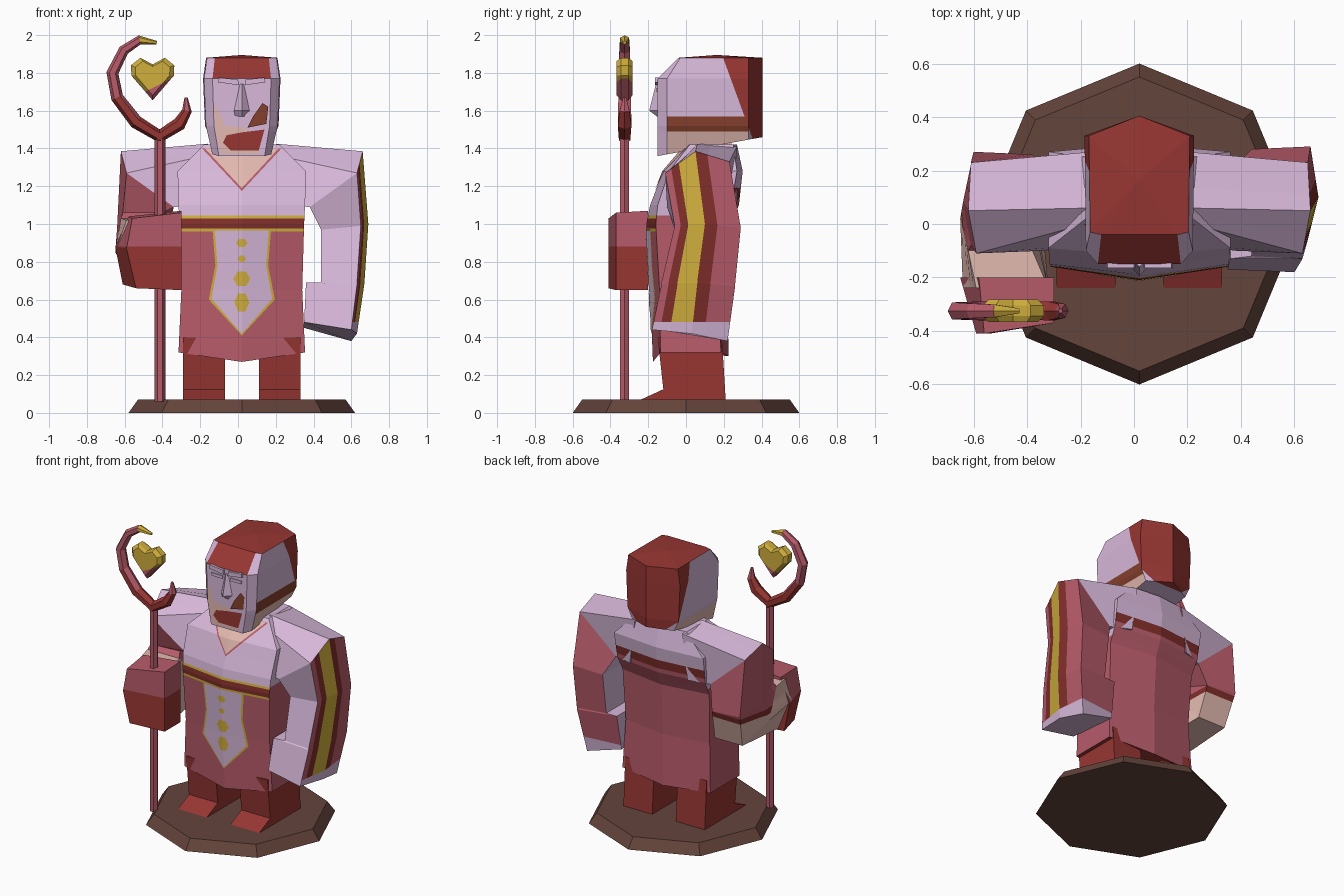
import bpy, bmesh, math
from mathutils import Vector as V
from mathutils.bvhtree import BVHTree

if "Cube" in bpy.data.objects:
    bpy.data.objects.remove(bpy.data.objects["Cube"])

CX = 0.02  # the figure stands a little right of the origin
COL = {"lavender": (215, 183, 217), "rose": (182, 92, 106), "maroon": (150, 57, 54),
       "dark red": (128, 50, 46), "tan": (226, 184, 175), "gold": (208, 174, 64),
       "umber": (100, 70, 62), "rust": (132, 66, 48)}
MATS, NAMES = [], list(COL)
for n, c in COL.items():
    m = bpy.data.materials.new(n)
    m.diffuse_color = [(v / 255) ** 2.2 for v in c] + [1]
    m.use_nodes = True
    m.node_tree.nodes["Principled BSDF"].inputs["Base Color"].default_value = m.diffuse_color
    MATS.append(m)


def make(name, bm, rule, cuts=(), closed=True):
    """Cut the mesh along planes, colour its faces by rule, and add the object."""
    for co, no in cuts:
        geom = bm.verts[:] + bm.edges[:] + bm.faces[:]
        bmesh.ops.bisect_plane(bm, geom=geom, plane_co=co, plane_no=no, dist=1e-5)
    if closed:
        bmesh.ops.recalc_face_normals(bm, faces=bm.faces[:])
    bm.normal_update()
    for f in bm.faces:
        col = rule if isinstance(rule, str) else rule(f.calc_center_median(), f.normal, f.material_index)
        f.material_index = NAMES.index(col)
    me = bpy.data.meshes.new(name)
    for m in MATS:
        me.materials.append(m)
    bm.to_mesh(me)
    ob = bpy.data.objects.new(name, me)
    bpy.context.collection.objects.link(ob)
    return BVHTree.FromBMesh(bm)


def loft(rings):
    """Skin rings of equal length and cap the ends; faces remember ring*20+strip."""
    bm = bmesh.new()
    vs = [[bm.verts.new(p) for p in r] for r in rings]
    n = len(vs[0])
    for k in range(len(vs) - 1):
        for i in range(n):
            j = (i + 1) % n
            f = bm.faces.new((vs[k][i], vs[k][j], vs[k + 1][j], vs[k + 1][i]))
            f.material_index = k * 20 + i
    for r in (vs[0], vs[-1]):
        bm.faces.new(r).material_index = 999
    return bm


def extrude(pts, d):
    return loft([pts, [V(p) + V(d) for p in pts]])


def zcut(*zs):
    return [((0, 0, z), (0, 0, 1)) for z in zs]


def tube(path, y, n=6, flat=1.0):
    """Sweep an n-gon along (x, z, radius) points in the plane of the given y."""
    rings = []
    for i, (x, z, r) in enumerate(path):
        a, b = path[max(i - 1, 0)], path[min(i + 1, len(path) - 1)]
        t = V((b[0] - a[0], 0, b[1] - a[1])).normalized()
        s = V((t.z, 0, -t.x))
        rings.append([V((x, y, z)) + s * r * math.cos(2 * math.pi * k / n)
                      + V((0, flat * r * math.sin(2 * math.pi * k / n), 0)) for k in range(n)])
    return loft(rings)


def decal(name, pts, tree, lift, col, zs=()):
    """Thin coloured sheet laid on the front of a part; pts are (x, z)."""
    bm = bmesh.new()
    f = bm.faces.new([bm.verts.new((x + CX, -1, z)) for x, z in pts])
    f.normal_update()
    if f.normal.y > 0:
        f.normal_flip()
    for co, no in [((CX, 0, 0), (1, 0, 0))] + zcut(*zs):
        bmesh.ops.bisect_plane(bm, geom=bm.verts[:] + bm.edges[:] + bm.faces[:], plane_co=co, plane_no=no)
    for v in bm.verts:
        hit = tree.ray_cast(v.co, V((0, 1, 0)))[0]
        v.co.y = (hit.y if hit else -0.1) - lift
    make(name, bm, col, closed=False)


# Octagonal base
make("base", loft([[(CX + r * math.cos(k * math.pi / 4), r * math.sin(k * math.pi / 4), z)
                    for k in range(8)] for r, z in ((0.6, 0), (0.55, 0.07))]), "umber")

# Legs with wedge feet
for side, x in (("right", -0.29), ("left", 0.11)):
    prof = [(-0.24, 0.07), (-0.12, 0.125), (-0.15, 0.4), (0.19, 0.4), (0.21, 0.07)]
    make(side + "_leg", extrude([(x, y, z) for y, z in prof], (0.22, 0, 0)), "maroon")

# Robe body: z, half width, front y, back y, corner setback, hem drop
LEV = [(0.32, 0.335, -0.175, 0.225, 0.04, 0.05), (0.65, 0.32, -0.19, 0.22, 0.05, 0),
       (1.0, 0.33, -0.21, 0.24, 0.05, 0), (1.1, 0.335, -0.19, 0.28, 0.04, 0),
       (1.28, 0.34, -0.12, 0.30, 0.03, 0), (1.42, 0.2, 0.0, 0.27, 0.02, 0)]
rings = [[(CX, f, z - dr), (CX + w, f + d, z), (CX + w, 0.05, z), (CX + w, b - d, z),
          (CX, b, z - dr * 0.4), (CX - w, b - d, z), (CX - w, 0.05, z), (CX - w, f + d, z)]
         for z, w, f, b, d, dr in LEV]


def robe_rule(c, n, i):
    if c.z < 0.33 and n.z < -0.5:
        return "maroon"
    if c.y > 0.05 and abs(n.x) < 0.8 and c.z < 1.3:
        return "lavender" if c.z > 1.19 else "dark red" if c.z > 1.13 else "rose"
    if c.z > 1.045:
        return "lavender"
    if abs(n.x) > 0.8 or c.z < 0.96:
        return "rose"
    return "gold" if c.z > 1.03 or c.z < 0.975 else "dark red"


robe = make("robe", loft(rings), robe_rule, zcut(0.96, 0.975, 1.03, 1.045, 1.13, 1.19))
ZS = (0.65, 0.96, 1.0, 1.1, 1.28)

# Neck opening, front panel and its ornaments
decal("collar_trim", [(-0.21, 1.40), (0, 1.175), (0.21, 1.40)], robe, 0.003, "rose", ZS)
decal("neck_opening", [(-0.195, 1.40), (0, 1.19), (0.195, 1.40)], robe, 0.006, "tan", ZS)
PANEL = [(-0.155, 0.97), (-0.14, 0.78), (-0.175, 0.6), (0, 0.41), (0.175, 0.6), (0.14, 0.78), (0.155, 0.97)]
decal("panel_trim", PANEL, robe, 0.003, "gold", ZS)
decal("front_panel", [(x * 0.92, 0.965 + (z - 0.97) * 0.975) for x, z in PANEL], robe, 0.005, "lavender", ZS)
for z, w, h in ((0.90, 0.03, 0.025), (0.815, 0.022, 0.02), (0.71, 0.045, 0.045), (0.585, 0.04, 0.055)):
    decal("panel_gem", [(w * math.cos(k * math.pi / 3), z + h * math.sin(k * math.pi / 3)) for k in range(6)],
          robe, 0.008, "gold", ZS)


# Arms: each ring is outer front, outer middle, outer back, inner back, inner front
def arm_ring(of, om, ob, ib, inf):
    of, om, ob = V(of), V(om), V(ob)
    return [of, of.lerp(om, 0.2), of.lerp(om, 0.45), om, om.lerp(ob, 0.35), ob, V(ib), V(inf)]


STRIPS = ["rose", "dark red", "gold", "dark red", "rose", "rose", "lavender", "lavender"]
shoulder = [arm_ring((0.22, 0, 1.36), (0.2, 0.06, 1.425), (0.2, 0.27, 1.41), (0.24, 0.27, 1.1), (0.24, -0.08, 1.1)),
            arm_ring((0.63, -0.11, 1.27), (0.66, 0.05, 1.385), (0.65, 0.23, 1.33), (0.38, 0.22, 1.09), (0.38, -0.1, 1.09))]
hanging = [arm_ring((0.65, -0.06, 0.99), (0.69, 0.1, 1.0), (0.66, 0.29, 0.98), (0.44, 0.28, 0.97), (0.44, -0.06, 0.97)),
           arm_ring((0.63, -0.13, 0.69), (0.67, 0.06, 0.7), (0.65, 0.26, 0.68), (0.44, 0.24, 0.69), (0.44, -0.12, 0.69)),
           arm_ring((0.63, -0.13, 0.68), (0.67, 0.06, 0.69), (0.65, 0.26, 0.67), (0.36, 0.24, 0.69), (0.36, -0.13, 0.69)),
           arm_ring((0.6, -0.18, 0.44), (0.63, 0.03, 0.42), (0.6, 0.22, 0.38), (0.35, 0.2, 0.45), (0.35, -0.17, 0.48))]
bent = [arm_ring((0.65, -0.08, 1.06), (0.68, 0.08, 0.98), (0.64, 0.27, 0.95), (0.42, 0.26, 0.93), (0.44, -0.06, 1.06)),
        arm_ring((0.66, -0.1, 1.03), (0.69, 0.02, 0.85), (0.61, 0.2, 0.72), (0.4, 0.2, 0.72), (0.42, -0.1, 1.03)),
        arm_ring((0.63, -0.24, 1.02), (0.68, -0.24, 0.88), (0.6, -0.24, 0.68), (0.36, -0.24, 0.68), (0.36, -0.24, 1.04))]


def left_rule(c, n, i):
    return "lavender" if i < 20 or i == 999 or c.z < 0.48 else STRIPS[i % 20]


def right_rule(c, n, i):
    if i < 20:
        return "lavender"
    if c.y < -0.1 and c.z < 1.07:
        return "tan"
    return "rose" if c.z > 0.93 else "dark red" if c.z > 0.89 else "tan"


make("left_arm", loft(shoulder + hanging), left_rule, zcut(0.48))
mirror = [[V((2 * CX - p.x, p.y, p.z)) for p in r] for r in shoulder + bent]
make("right_arm", loft(mirror), right_rule, zcut(0.93, 0.89))

# Fist holding the staff
fist = [[(-0.61, -0.2, 0.68), (-0.30, -0.2, 0.65), (-0.30, -0.2, 1.07), (-0.58, -0.2, 1.04), (-0.65, -0.2, 0.88)],
        [(-0.54, -0.41, 0.66), (-0.30, -0.37, 0.65), (-0.30, -0.37, 1.06), (-0.56, -0.41, 1.03), (-0.59, -0.41, 0.87)]]
make("fist", loft(fist), lambda c, n, i: "rose" if c.z > 0.88 else "maroon", zcut(0.88))

# Hooded head
PLAN = [(-0.155, -0.15), (-0.2, -0.1), (-0.205, 0.33), (0, 0.405), (0.205, 0.33), (0.2, -0.1), (0.155, -0.15)]
head = []
for z, s in ((1.36, 0.78), (1.52, 0.95), (1.77, 1.0), (1.88, 0.92)):
    head.append([(CX + x * s, max(y, -0.03 - 0.01 * (abs(x) < 0.18)) if z > 1.8 else y,
                  z + (0.18 * (y + 0.15) if z < 1.4 else 0)) for x, y in PLAN])
hb = loft(head)
hb.faces.ensure_lookup_table()
peak = bmesh.ops.poke(hb, faces=[hb.faces[-1]])["verts"][0]
peak.co.z = 1.895


def head_rule(c, n, i):
    behind = 0.41 * (c.y - 0.20) + 0.15 * (c.z - 1.87) > 0
    if n.z > 0.85 or behind or (c.z > 1.775 and abs(n.x) < 0.3):
        return "maroon"
    if abs(n.x) > 0.5 and c.z < 1.57 and c.y > -0.1:
        if c.z > 1.49:
            return "rust" if c.x > 0 else "lavender"
        return "tan"
    return "lavender"


face = make("hooded_head", hb, head_rule, zcut(1.49, 1.57) + [((0, 0.20, 1.87), (0, 0.41, 0.15))])
make("neck", extrude([(-0.08, 0.0, 1.36), (0.12, 0.0, 1.36), (0.12, 0.24, 1.38), (-0.08, 0.24, 1.38)], (0, 0, 0.12)), "tan")

# Face: cheek, beard, moustache, brows, eyes, nose
decal("cheek", [(-0.145, 1.65), (-0.145, 1.5), (-0.11, 1.37), (0.1, 1.37), (0.02, 1.51), (-0.09, 1.52)], face, 0.002, "tan", (1.52,))
decal("beard", [(-0.10, 1.43), (-0.06, 1.39), (0.09, 1.39), (0.12, 1.5), (0, 1.485), (-0.08, 1.47)], face, 0.005, "maroon")
decal("moustache", [(0.03, 1.51), (0.13, 1.53), (0.14, 1.62), (0.11, 1.64), (0.06, 1.57)], face, 0.008, "rust", (1.52,))
for s in (-1, 1):
    brow = [(CX + s * x, -0.145, z) for x, z in ((0.015, 1.735), (0.125, 1.75), (0.12, 1.775), (0.02, 1.765))]
    make("brow", extrude(brow, (0, -0.02, 0)), "lavender")
    eye = [(CX + s * x, -0.145, z) for x, z in ((0.03, 1.70), (0.11, 1.70), (0.115, 1.72), (0.03, 1.72))]
    make("eye", extrude(eye, (0, -0.012, 0)), "lavender")
nose = [[(CX + x, y, z) for x, y in ((-w, -0.14), (0, f), (w, -0.14))]
        for z, w, f in ((1.57, 0.045, -0.155), (1.60, 0.05, -0.195), (1.74, 0.02, -0.16))]
make("nose", loft(nose), "lavender")

# Staff, crook and heart
SY = -0.325
make("staff", tube([(-0.413, 0.06, 0.028), (-0.413, 1.47, 0.028)], SY), "rose")


def crook_rule(c, n, i):
    return "maroon" if c.z < 1.62 else "gold" if c.z > 1.945 and c.x > -0.56 else "rose"


make("crook_hook", tube([(-0.40, 1.455, 0.03), (-0.54, 1.54, 0.036), (-0.64, 1.67, 0.033), (-0.665, 1.80, 0.032),
                         (-0.605, 1.92, 0.028), (-0.52, 1.975, 0.024), (-0.43, 1.96, 0.009)], SY, flat=1.15), crook_rule)
make("crook_prong", tube([(-0.43, 1.455, 0.03), (-0.31, 1.53, 0.036), (-0.27, 1.60, 0.026),
                          (-0.275, 1.67, 0.008)], SY, flat=1.15), crook_rule)
HEART = [(0, -0.135), (0.112, -0.005), (0.115, 0.05), (0.065, 0.09), (0, 0.055),
         (-0.065, 0.09), (-0.115, 0.05), (-0.112, -0.005)]
heart = [[(-0.452 + x * s, SY + d, 1.79 + z * s) for x, z in HEART]
         for s, d in ((0.8, -0.042), (1, -0.02), (1, 0.02), (0.8, 0.042))]
make("heart", loft(heart), lambda c, n, i: "rose" if (c.x + 0.452) * 0.5 - (c.z - 1.72) > 0.0 else "gold",
     [((-0.452, 0, 1.72), (0.5, 0, -1))])
